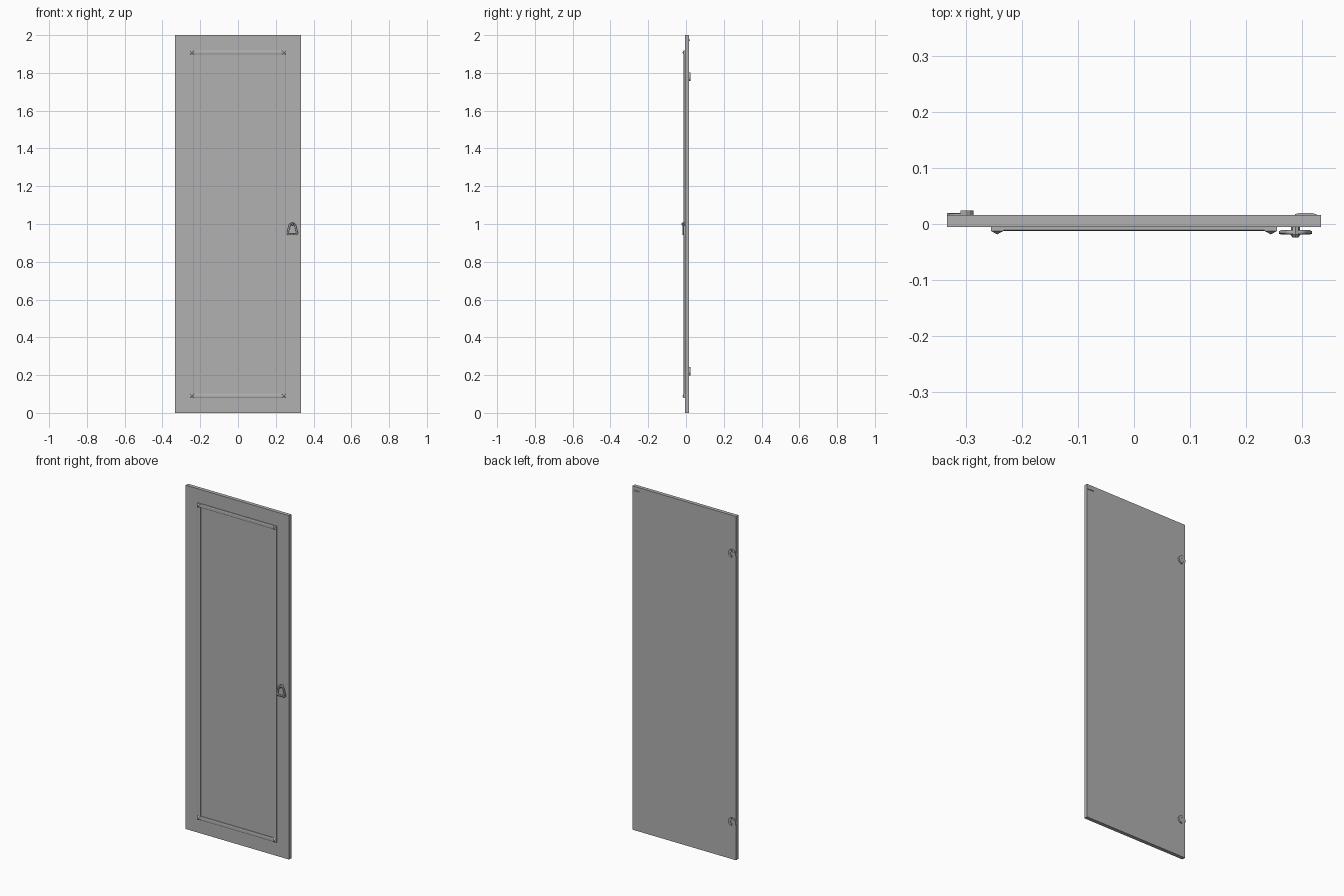
import bpy, bmesh, math

if "Cube" in bpy.data.objects:
    bpy.data.objects.remove(bpy.data.objects["Cube"])

grey = bpy.data.materials.new("dark_grey")
grey.diffuse_color = (0.44, 0.44, 0.44, 1)
grey.use_nodes = True
grey.node_tree.nodes["Principled BSDF"].inputs["Base Color"].default_value = grey.diffuse_color


def finish(name, bm):
    bmesh.ops.remove_doubles(bm, verts=bm.verts, dist=1e-5)
    bmesh.ops.recalc_face_normals(bm, faces=bm.faces)
    me = bpy.data.meshes.new(name)
    bm.to_mesh(me)
    bm.free()
    me.materials.append(grey)
    ob = bpy.data.objects.new(name, me)
    bpy.context.collection.objects.link(ob)
    return ob


def loft(name, rings):
    """Solid from a list of equal point rings."""
    bm = bmesh.new()
    rings = [[bm.verts.new(p) for p in ring] for ring in rings]
    bm.faces.new(rings[0])
    bm.faces.new(rings[-1])
    n = len(rings[0])
    for r, s in zip(rings, rings[1:]):
        for i in range(n):
            j = (i + 1) % n
            bm.faces.new((r[i], r[j], s[j], s[i]))
    return finish(name, bm)


def stepped_block(name, cx, cz, w, h, levels):
    """Stack of rectangles along y; each level is (y, inset x, inset z)."""
    return loft(name, [[(cx + sx * (w / 2 - ix), y, cz + sz * (h / 2 - iz))
                        for sx, sz in ((-1, -1), (1, -1), (1, 1), (-1, 1))]
                       for y, ix, iz in levels])


def arc(x, z, r, a0, a1, n):
    return [(x + r * math.cos(a0 + (a1 - a0) * i / n),
             z + r * math.sin(a0 + (a1 - a0) * i / n)) for i in range(n + 1)]


def disc(name, x, z, y0, y1, r0, r1, sides):
    """Round part with its axis along y."""
    return loft(name, [[(px, y, pz) for px, pz in arc(x, z, r, 0, 2 * math.pi, sides)[:-1]]
                       for y, r in ((y0, r0), (y1, r1))])


FRONT, BACK = -0.0055, 0.016

# Door slab
stepped_block("door_panel", 0, 1, 0.666, 2.0, [(FRONT, 0, 0), (BACK, 0, 0)])

# Raised moulding: bevelled bars joined by pyramid corner blocks
FX, Z0, Z1, W = 0.244, 0.09, 1.908, 0.022
for side, sx in (("left", -1), ("right", 1)):
    stepped_block("moulding_" + side, sx * FX, (Z0 + Z1) / 2, W, Z1 - Z0 - W,
                  [(FRONT, 0, 0), (-0.0105, 0, 0), (-0.0125, 0.005, 0)])
for level, z in (("bottom", Z0), ("top", Z1)):
    stepped_block("moulding_" + level, 0, z, 2 * FX - W, W,
                  [(FRONT, 0, 0), (-0.0105, 0, 0), (-0.0125, 0, 0.005)])
    for side, sx in (("left", -1), ("right", 1)):
        stepped_block(f"corner_block_{level}_{side}", sx * FX, z, W, W,
                      [(FRONT, 0, 0), (-0.0125, 0, 0), (-0.0185, W / 2, W / 2)])

# Triangular pull ring swept around a rounded trapezoid, slightly flattened
HX, HY = 0.288, -0.015
path = [(-0.008, 1.002), (-0.014, 0.995), (-0.025, 0.954), (-0.024, 0.948),
        (-0.020, 0.945), (0.020, 0.945), (0.024, 0.948), (0.025, 0.954),
        (0.014, 0.995), (0.008, 1.002)]
cu = bpy.data.curves.new("ring_path", "CURVE")
cu.dimensions = "3D"
cu.bevel_depth = 0.0055
cu.bevel_resolution = 1
sp = cu.splines.new("POLY")
sp.points.add(len(path) - 1)
for p, (x, z) in zip(sp.points, path):
    p.co = (HX + x, HY, z, 1)
sp.use_cyclic_u = True
tmp = bpy.data.objects.new("ring_path", cu)
bpy.context.collection.objects.link(tmp)
bm = bmesh.new()
bm.from_mesh(tmp.to_mesh())
tmp.to_mesh_clear()
bpy.data.objects.remove(tmp)
for v in bm.verts:
    v.co.y = HY + (v.co.y - HY) * 0.75
finish("pull_ring", bm)

# Ring mount: post and tapered cap
disc("pull_post", HX, 1.0, FRONT, -0.019, 0.008, 0.008, 8)
disc("pull_cap", HX, 1.0, -0.019, -0.024, 0.009, 0.005, 8)

# Hinges on the back: thin round plate, arm to the edge, raised C-shaped half
for level, z in (("lower", 0.22), ("upper", 1.78)):
    disc("hinge_cup_" + level, -0.309, z, BACK, 0.019, 0.023, 0.023, 12)
    stepped_block("hinge_arm_" + level, -0.316, z, 0.034, 0.016,
                  [(BACK, 0, 0), (0.020, 0, 0)])
    h = math.pi / 2
    outline = arc(-0.309, z, 0.023, -h, h, 8) + arc(-0.309, z, 0.009, h, -h, 8)
    loft("hinge_boss_" + level, [[(x, y, pz) for x, pz in outline] for y in (BACK, 0.024)])

# Catch plate near the top of the back
stepped_block("catch_plate", 0.306, 1.974, 0.038, 0.008,
              [(BACK, 0, 0), (0.0175, 0, 0), (0.020, 0.009, 0.001)])
